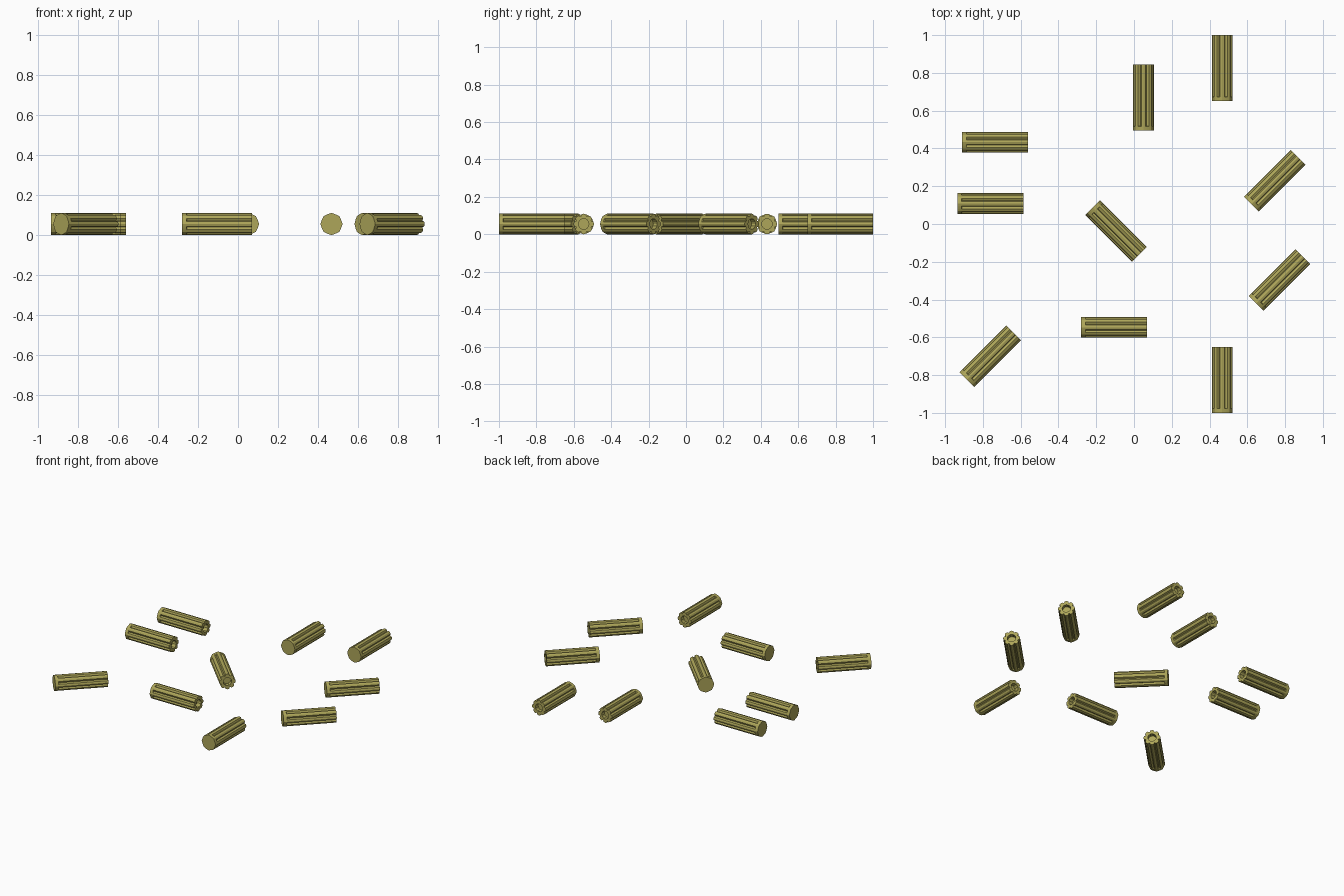
import bpy, bmesh
from math import cos, sin, pi, radians

if "Cube" in bpy.data.objects:
    bpy.data.objects.remove(bpy.data.objects["Cube"])

LOBES, R, GROOVE, LENGTH = 8, 0.055, 0.042, 0.35

mat = bpy.data.materials.new("olive_yellow")
mat.diffuse_color = (0.42, 0.38, 0.10, 1)
mat.use_nodes = True
mat.node_tree.nodes["Principled BSDF"].inputs["Base Color"].default_value = mat.diffuse_color


def ring(bm, x, groove, outer):
    """Cross-section: each lobe is a groove point and three crown points."""
    verts = []
    for i in range(LOBES):
        for step, r in ((0, groove), (0.22, outer * 0.96), (0.5, outer), (0.78, outer * 0.96)):
            a = 2 * pi * (i + step - 0.5) / LOBES
            verts.append(bm.verts.new((x, r * cos(a), r * sin(a))))
    return verts


# ridged stick: solid cap at -x, fluted body, socket in the +x end
bm = bmesh.new()
h = LENGTH / 2
rings = [ring(bm, -h, R * 0.95, R),
         ring(bm, -h + 0.022, R * 0.95, R),
         ring(bm, -h + 0.024, GROOVE, R),
         ring(bm, h, GROOVE, R),
         ring(bm, h, 0.028, 0.028),
         ring(bm, h - 0.03, 0.028, 0.028)]
for a, b in zip(rings, rings[1:]):
    for i in range(len(a)):
        j = (i + 1) % len(a)
        bm.faces.new((a[i], a[j], b[j], b[i]))
bm.faces.new(rings[0])
bm.faces.new(rings[-1])
bmesh.ops.recalc_face_normals(bm, faces=bm.faces)
mesh = bpy.data.meshes.new("ridged_stick")
bm.to_mesh(mesh)
bm.free()
mesh.materials.append(mat)

# scattered copies: x, y, heading in degrees
layout = [(0.05, 0.67, 90), (0.467, 0.825, 90), (0.467, -0.825, 90),
          (-0.735, 0.433, 0), (-0.76, 0.108, 0), (-0.105, -0.547, 0),
          (0.745, 0.228, 45), (0.77, -0.297, 45), (-0.76, -0.70, 45),
          (-0.095, -0.037, -45)]
for n, (x, y, deg) in enumerate(layout, 1):
    ob = bpy.data.objects.new(f"ridged_stick_{n}", mesh)
    ob.location = (x, y, R)
    ob.rotation_euler = (0, 0, radians(deg))
    bpy.context.collection.objects.link(ob)
